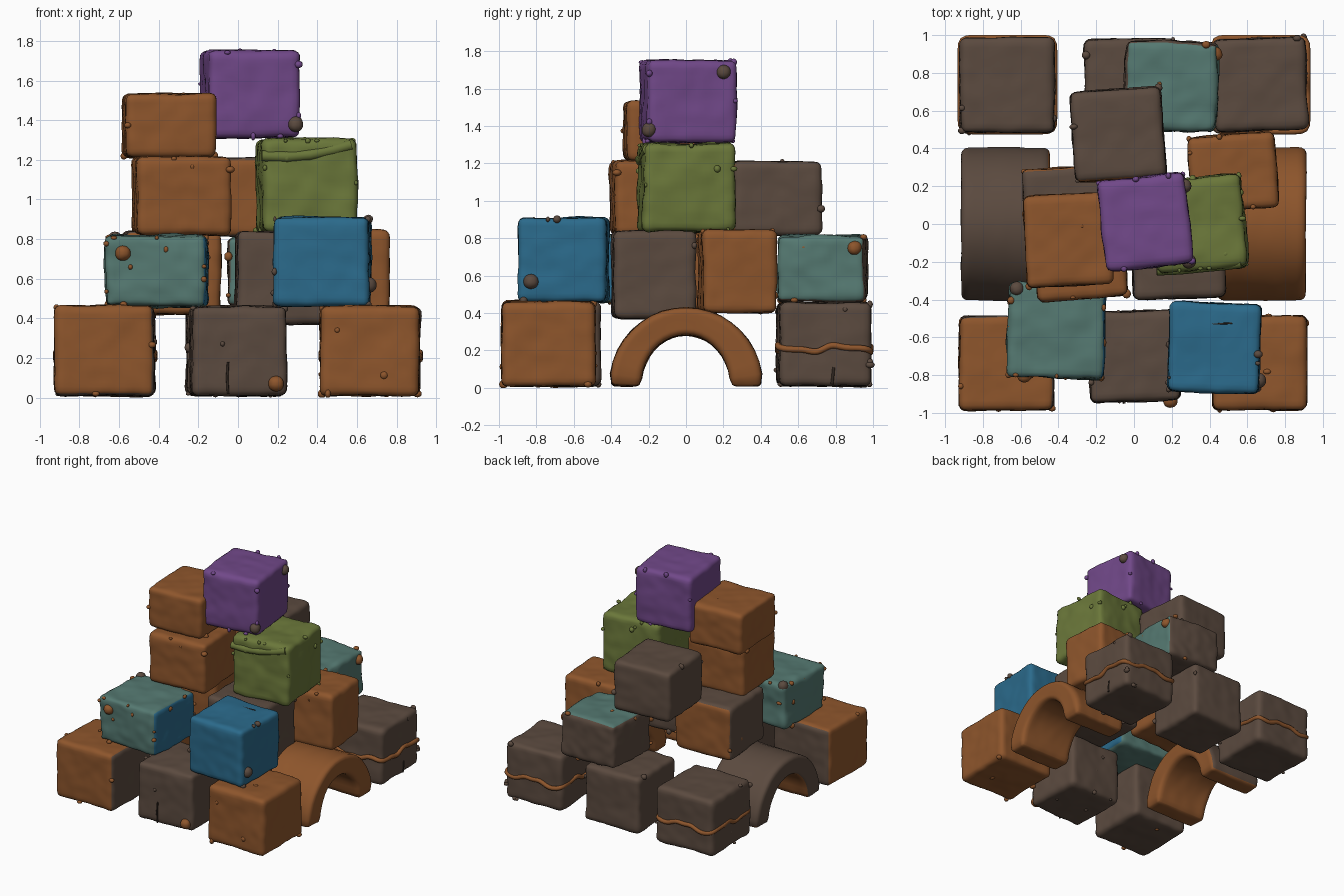
import bpy, bmesh, math, random
from mathutils import Vector, Matrix, noise

random.seed(4)
old = bpy.data.objects.get("Cube")
if old:
    bpy.data.objects.remove(old, do_unlink=True)

COLOURS = {
    "orange_clay": (0.27, 0.092, 0.025),
    "brown_clay": (0.105, 0.069, 0.05),
    "teal_clay": (0.09, 0.19, 0.165),
    "blue_clay": (0.024, 0.145, 0.26),
    "green_clay": (0.145, 0.185, 0.042),
    "purple_clay": (0.165, 0.065, 0.25),
    "crack_dark": (0.03, 0.02, 0.015),
}
MATS = {}
for mat_name, rgb in COLOURS.items():
    m = bpy.data.materials.new(mat_name)
    m.use_nodes = True
    m.diffuse_color = (*rgb, 1)
    bsdf = m.node_tree.nodes["Principled BSDF"]
    bsdf.inputs["Base Color"].default_value = (*rgb, 1)
    bsdf.inputs["Roughness"].default_value = 0.8
    MATS[mat_name] = m


def direction(p):
    """Name of the cube side a point belongs to, such as +x."""
    i = max(range(3), key=lambda k: abs(p[k]))
    return ("+" if p[i] > 0 else "-") + "xyz"[i]


def clay_block(name, colour, centre, half, turn=0, sides={}, rough=0.009,
               lump=None, lumps=0, warp=None):
    """Rounded, slightly dented block; sides overrides colours by direction."""
    used = list(dict.fromkeys([colour, *sides.values()] + ([lump] if lump else [])))
    bm = bmesh.new()
    bmesh.ops.create_cube(bm, size=2)
    bmesh.ops.subdivide_edges(bm, edges=bm.edges[:], cuts=19, use_grid_fill=True)
    for f in bm.faces:
        side = direction(f.calc_center_median())
        f.material_index = used.index(sides.get(side, colour))
    half = Vector(half)
    r = 0.036
    seed = Vector([random.uniform(-50, 50) for _ in range(3)])
    for v in bm.verts:
        p = Vector([v.co[k] * half[k] for k in range(3)])
        core = Vector([max(r - half[k], min(half[k] - r, p[k])) for k in range(3)])
        n = (p - core).normalized()
        dent = noise.noise(p * 5 + seed) + 0.5 * noise.noise(p * 14 + seed)
        p = core + n * (r + rough * dent)
        v.co = warp(p, half) if warp else p
    # Small clay crumbs stuck on the edges and faces
    for _ in range(lumps):
        flat = random.choice(range(3))
        pos = [random.choice((-1, 1)) for _ in range(3)]
        pos[flat] = random.uniform(-0.9, 0.9)
        if random.random() < 0.35:
            pos[flat - 1] = random.uniform(-0.85, 0.85)
        pos = Vector([pos[k] * (half[k] - 0.009) for k in range(3)])
        size = Matrix.Diagonal((*[random.uniform(0.7, 1.3) for _ in range(3)], 1))
        new = bmesh.ops.create_icosphere(
            bm, subdivisions=2, radius=random.uniform(0.011, 0.021),
            matrix=Matrix.Translation(pos) @ size)
        for f in {f for v in new["verts"] for f in v.link_faces}:
            f.material_index = used.index(lump)
    for v in bm.verts:
        v.co.z = max(v.co.z, -centre[2])
    mesh = bpy.data.meshes.new(name)
    bm.to_mesh(mesh)
    bm.free()
    mesh.shade_smooth()
    for c in used:
        mesh.materials.append(MATS[c])
    ob = bpy.data.objects.new(name, mesh)
    ob.location = centre
    ob.rotation_euler.z = math.radians(turn)
    bpy.context.collection.objects.link(ob)
    return ob


def clay_roll(name, colour, points, radius, closed=False):
    """Thin roll of clay along a path."""
    cu = bpy.data.curves.new(name, "CURVE")
    cu.dimensions = "3D"
    cu.bevel_depth = radius
    cu.bevel_resolution = 3
    cu.use_fill_caps = True
    sp = cu.splines.new("POLY")
    sp.points.add(len(points) - 1)
    for sp_point, p in zip(sp.points, points):
        sp_point.co = (*p, 1)
    sp.use_cyclic_u = closed
    cu.materials.append(MATS[colour])
    ob = bpy.data.objects.new(name, cu)
    bpy.context.collection.objects.link(ob)
    return ob


O, B, T, U, G, P = list(COLOURS)[:6]
# name, colour, x, y, bottom, top, width, depth, turn, side colours, crumbs, crumb colour
BLOCKS = [
    ("base_front_right", O, -.675, -.735, .01, .465, .5, .5, 0, {"+x": B, "+y": B, "-z": B}, 4, O),
    ("base_front_middle", B, 0, -.7, .01, .46, .48, .48, 2, {}, 10, B),
    ("base_front_left", O, .665, -.735, .01, .46, .5, .5, 0, {}, 14, O),
    ("base_back_right", B, -.67, .735, .01, .455, .5, .5, 0, {}, 8, B),
    ("base_back_middle", B, -.02, .735, .01, .455, .48, .49, 1, {}, 6, B),
    ("base_back_left", B, .67, .74, .01, .455, .49, .49, 2, {}, 10, B),
    ("second_front_right", T, -.41, -.565, .46, .815, .51, .5, -2, {"+x": U}, 18, O),
    ("second_front_left", U, .425, -.655, .46, .91, .485, .475, -2, {}, 8, B),
    ("second_middle", B, .235, -.175, .37, .84, .49, .44, 2, {}, 4, B),
    ("second_left", O, .525, .275, .4, .845, .46, .4, 4, {}, 10, O),
    ("second_right", O, -.34, .06, .42, .84, .48, .48, 3, {"-x": B, "+z": B}, 4, O),
    ("second_back", T, .195, .73, .46, .815, .49, .47, -2, {"+y": B, "-x": B, "-z": B}, 10, O),
    ("third_right", O, -.285, -.165, .82, 1.215, .48, .46, 4, {}, 5, O),
    ("third_left", G, .345, 0, .835, 1.305, .48, .49, 5, {}, 18, G),
    ("third_back", B, -.085, .475, .815, 1.21, .48, .48, 4, {"-y": O}, 5, B),
    ("fourth_right", O, -.35, -.085, 1.21, 1.535, .455, .485, 3, {}, 4, O),
    ("top_block", P, .06, .01, 1.31, 1.75, .465, .48, 6, {}, 10, P),
]
for name, colour, x, y, z0, z1, w, d, turn, sides, count, crumb in BLOCKS:
    clay_block(name, colour, (x, y, (z0 + z1) / 2), (w / 2, d / 2, (z1 - z0) / 2), turn,
               sides, 0.014 if colour in (T, G) else 0.009, crumb, count)


# Two arches, bent from straight blocks
def bend(p, half):
    angle = math.pi / 2 * (1 - p.y / half.y)
    s = (p.z / half.z + 1) / 2
    return Vector((p.x, (.24 + .17 * s) * math.cos(angle), (.27 + .15 * s) * math.sin(angle) + .01))


clay_block("arch_left", O, (.675, 0, 0), (.235, .48, .08), 0, {}, 0.006, warp=bend)
clay_block("arch_right", O, (-.68, 0, 0), (.235, .48, .08), 0, {"+z": B, "-x": B},
           0.006, warp=bend)

# Wavy bands around the two back corner blocks
for side, x in (("right", -.67), ("left", .67)):
    path = []
    for i in range(96):
        a = math.tau * i / 96
        c, s = math.cos(a), math.sin(a)
        k = (abs(c) ** 14 + abs(s) ** 14) ** (-1 / 14)
        path.append((x + .247 * k * c, .738 + .247 * k * s,
                     .21 + .014 * math.sin(5 * a) + .006 * math.sin(11 * a)))
    clay_roll("band_" + side, O, path, .017, True)

# Folded lip on the front of the green block
clay_roll("green_fold", G, [(.12, -.245, 1.22), (.24, -.24, 1.215), (.36, -.228, 1.225),
                            (.48, -.217, 1.25), (.57, -.205, 1.275)], .028)

# Larger smears on the front right teal block
for name, colour, place in (("dark_smear", B, (-.62, -.34, .8)), ("orange_smear", O, (-.58, -.8, .73)),
                            ("purple_speck", B, (.29, -.2, 1.38)), ("purple_speck_back", B, (.265, .2, 1.69)),
                            ("brown_block_speck", O, (.19, -.935, .07)), ("blue_speck", B, (.66, -.83, .57)),
                            ("teal_back_speck", O, (.43, .9, .75))):
    clay_block(name, colour, place, (.038, .038, .038), 20, {}, 0.005)

# Thin cracks
clay_roll("crack_front", "crack_dark", [(-.05, -.945, .02), (-.055, -.946, .1), (-.05, -.944, .18)], .006)
clay_roll("crack_left", "crack_dark", [(.91, .78, .02), (.912, .785, .06), (.91, .79, .11)], .008)
clay_roll("crack_blue", "crack_dark", [(.33, -.52, .908), (.42, -.53, .908), (.52, -.525, .908)], .005)
